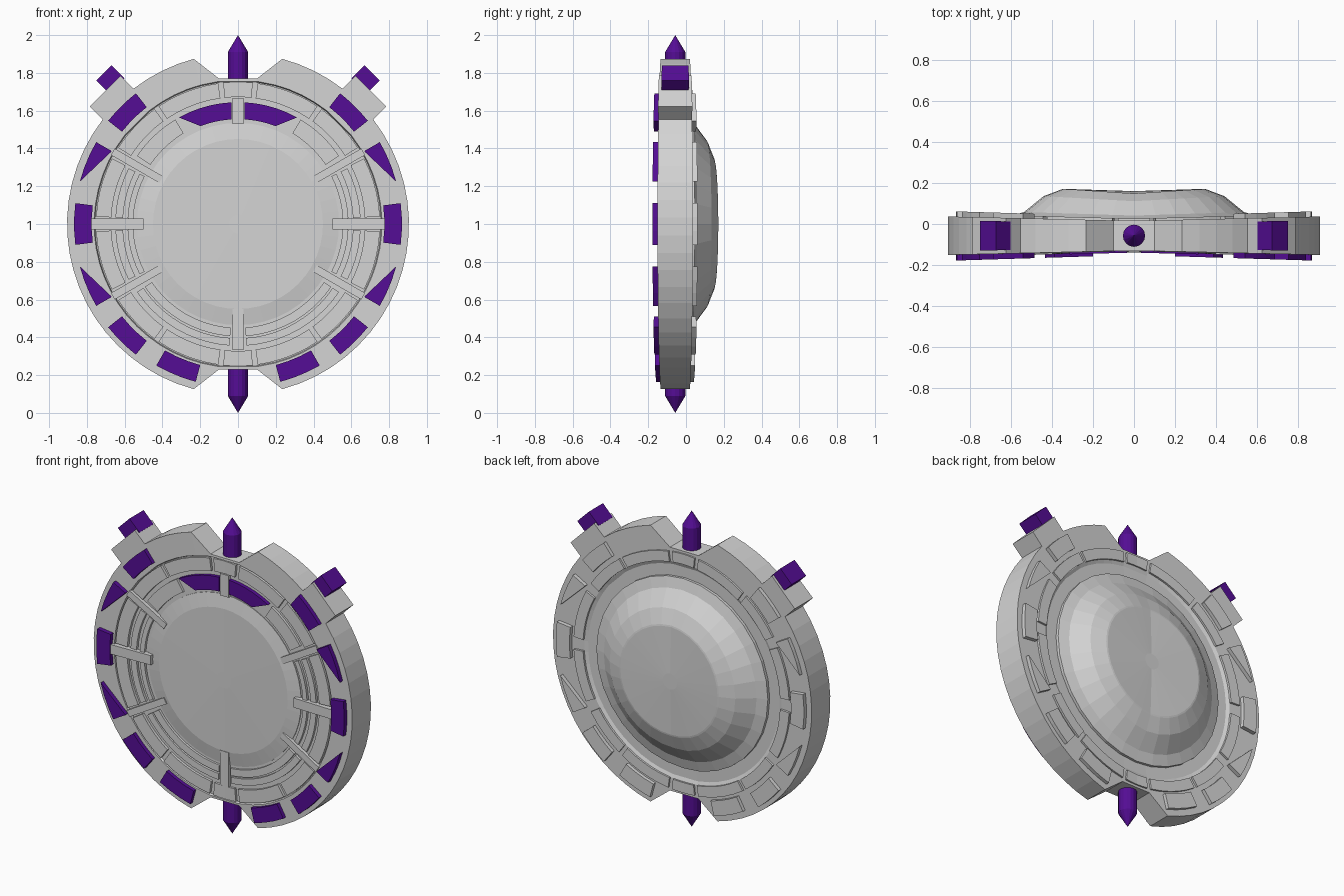
import bpy, bmesh, math

if "Cube" in bpy.data.objects:
    bpy.data.objects.remove(bpy.data.objects["Cube"])

YC = -0.057      # mid plane of the disc
ZC = 1.0         # height of the disc centre


def material(name, rgb):
    m = bpy.data.materials.new(name)
    m.diffuse_color = (*rgb, 1)
    m.use_nodes = True
    m.node_tree.nodes["Principled BSDF"].inputs["Base Color"].default_value = m.diffuse_color
    return m


GREY = material("light_grey", (0.66, 0.66, 0.66))
PURPLE = material("purple", (0.09, 0.004, 0.30))


def place(x, d, z):
    # depth grows slightly toward the left and right sides
    return (x, YC + d * (1 + 0.33 * abs(x)), ZC + z)


def polar(r, deg):
    a = math.radians(deg)
    return (r * math.cos(a), r * math.sin(a))


def finish(name, bm, mat):
    bmesh.ops.remove_doubles(bm, verts=bm.verts, dist=1e-5)
    bmesh.ops.recalc_face_normals(bm, faces=bm.faces)
    me = bpy.data.meshes.new(name)
    bm.to_mesh(me)
    bm.free()
    me.materials.append(mat)
    ob = bpy.data.objects.new(name, me)
    bpy.context.collection.objects.link(ob)
    return ob


def add_strip(bm, outer, inner, d0, d1):
    # solid band between two point rows
    n = len(outer)
    rows = [[bm.verts.new(place(x, d, z)) for x, z in pts]
            for pts, d in ((outer, d0), (inner, d0), (inner, d1), (outer, d1))]
    for k in range(4):
        a, b = rows[k], rows[(k + 1) % 4]
        for i in range(n - 1):
            bm.faces.new((a[i], a[i + 1], b[i + 1], b[i]))
    for i in (0, n - 1):
        bm.faces.new([row[i] for row in rows])


def strips(name, bands, d0, d1, mat):
    # each band is (outer points, inner points); both left and right sides are made
    bm = bmesh.new()
    for outer, inner in bands:
        for s in (1, -1):
            add_strip(bm, [(s * x, z) for x, z in outer],
                      [(s * x, z) for x, z in inner], d0, d1)
    return finish(name, bm, mat)


def arc(r0, r1, a0, a1, b0=None, b1=None):
    # outer arc runs a0..a1, inner arc b0..b1
    b0 = a0 if b0 is None else b0
    b1 = a1 if b1 is None else b1
    n = max(2, round(abs(a1 - a0) / 5))
    return ([polar(r1, a0 + (a1 - a0) * i / n) for i in range(n + 1)],
            [polar(r0, b0 + (b1 - b0) * i / n) for i in range(n + 1)])


def bar(r0, r1, deg, t0, t1):
    # straight bar along a radius, t measured sideways
    c, s = polar(1, deg)
    p = lambda r, t: (r * c - t * s, r * s + t * c)
    return ([p(r1, t0), p(r1, t1)], [p(r0, t0), p(r0, t1)])


def lathe(name, angles, rows, mat):
    # rows hold (radius or function of index, depth)
    bm = bmesh.new()
    n = len(angles)
    loops = []
    for rad, d in rows:
        loop = []
        for i, a in enumerate(angles):
            x, z = polar(rad[i] if isinstance(rad, list) else rad, a)
            loop.append(bm.verts.new(place(x, d, z)))
        loops.append(loop)
    for a, b in zip(loops, loops[1:]):
        for i in range(n):
            j = (i + 1) % n
            bm.faces.new((a[i], a[j], b[j], b[i]))
    bm.faces.new(loops[0])
    bm.faces.new(loops[-1])
    return finish(name, bm, mat)


# --- main disc with top and bottom notches and two shoulder tabs ---
R = 0.905
half = [(82.6, 0.776), (75, R)]
half += [(75 - 22.7 * i / 4, R) for i in range(1, 5)]
half += [(51.6, 1.0016), (38.4, 1.0016)]
half += [(37.7 - 112.7 * i / 19, R) for i in range(20)]
half += [(-82.6, 0.776)]
ring = half + [(180 - a, r) for a, r in reversed(half)]
lathe("disc_body", [a for a, r in ring],
      [(0.3, -0.060), (0.757, -0.060), (0.762, -0.073),
       ([r for a, r in ring], -0.072), ([r for a, r in ring], 0.072),
       (0.69, 0.072), (0.67, 0.064), (0.4, 0.064)], GREY)

# --- back dome ---
dome_angles = [i * 360 / 32 for i in range(32)]
lathe("back_dome", dome_angles,
      [(0.60, 0.05), (0.60, 0.080), (0.535, 0.098), (0.44, 0.168),
       (0.35, 0.203), (0.34, 0.205), (0.05, 0.215)], GREY)

# --- front centre plate with sloped edge ---
lathe("centre_plate", [i * 360 / 48 for i in range(48)],
      [(0.05, -0.081), (0.45, -0.078), (0.535, -0.064), (0.535, -0.050)], GREY)

# --- raised blocks round the rim, front purple and back grey ---
rim_blocks = [arc(0.785, 0.878, 38.5, 52), arc(0.773, 0.867, 15, 30, 29.5, 30),
              arc(0.775, 0.868, -7.3, 7.3), arc(0.773, 0.867, -15, -30, -29.5, -30),
              arc(0.785, 0.878, -52, -38.5), arc(0.773, 0.865, -75, -60)]
strips("front_rim_blocks", rim_blocks, -0.065, -0.094, PURPLE)
strips("back_rim_blocks", rim_blocks, 0.065, 0.092, GREY)

# --- segmented ring panels ---
spans = [(84, 90), (56, 82), (32.5, 54), (3, 27.5), (-27.5, -3),
         (-54, -32.5), (-82, -56), (-90, -84)]
strips("front_outer_panels", [arc(0.672, 0.752, a, b) for a, b in spans],
       -0.055, -0.075, GREY)
strips("back_ring_panels", [arc(0.69, 0.755, a, b) for a, b in spans],
       0.065, 0.083, GREY)
strips("front_middle_panels",
       [arc(0.56, 0.645, 34, 59), arc(0.61, 0.65, 3, 27), arc(0.61, 0.65, -27, -3),
        arc(0.555, 0.585, 3, 27), arc(0.555, 0.585, -27, -3),
        arc(0.605, 0.645, -86, -34), arc(0.55, 0.595, -86, -34)],
       -0.055, -0.074, GREY)
strips("top_purple_panels", [arc(0.555, 0.645, 61, 87, 69, 86.5)],
       -0.055, -0.082, PURPLE)

# --- spokes ---
strips("side_spokes", [bar(0.5, 0.775, 0, -0.03, 0.03)], -0.055, -0.087, GREY)
strips("diagonal_spokes", [bar(0.47, 0.765, s * 30, -0.02, 0.02) for s in (1, -1)],
       -0.055, -0.080, GREY)
strips("top_spoke", [bar(0.53, 0.668, 90, -0.03, 0)], -0.055, -0.079, GREY)
strips("bottom_spoke", [bar(0.45, 0.668, -90, 0, 0.03)], -0.055, -0.081, GREY)

# --- shoulder buttons ---
strips("shoulder_buttons", [bar(0.97, 1.068, 45, 0.007, 0.12)], -0.058, 0.058, PURPLE)

# --- pointed pins at top and bottom ---
for name, s in (("top_pin", 1), ("bottom_pin", -1)):
    bm = bmesh.new()
    rows = []
    for r, h in ((0.054, 0.72), (0.054, 0.91), (0.0, 1.0)):
        rows.append([bm.verts.new((r * math.cos(k * math.pi / 8),
                                   YC + r * math.sin(k * math.pi / 8), ZC + s * h))
                     for k in range(16)])
    for a, b in zip(rows, rows[1:]):
        for i in range(16):
            j = (i + 1) % 16
            bm.faces.new((a[i], a[j], b[j], b[i]))
    bm.faces.new(rows[0])
    finish(name, bm, PURPLE)
